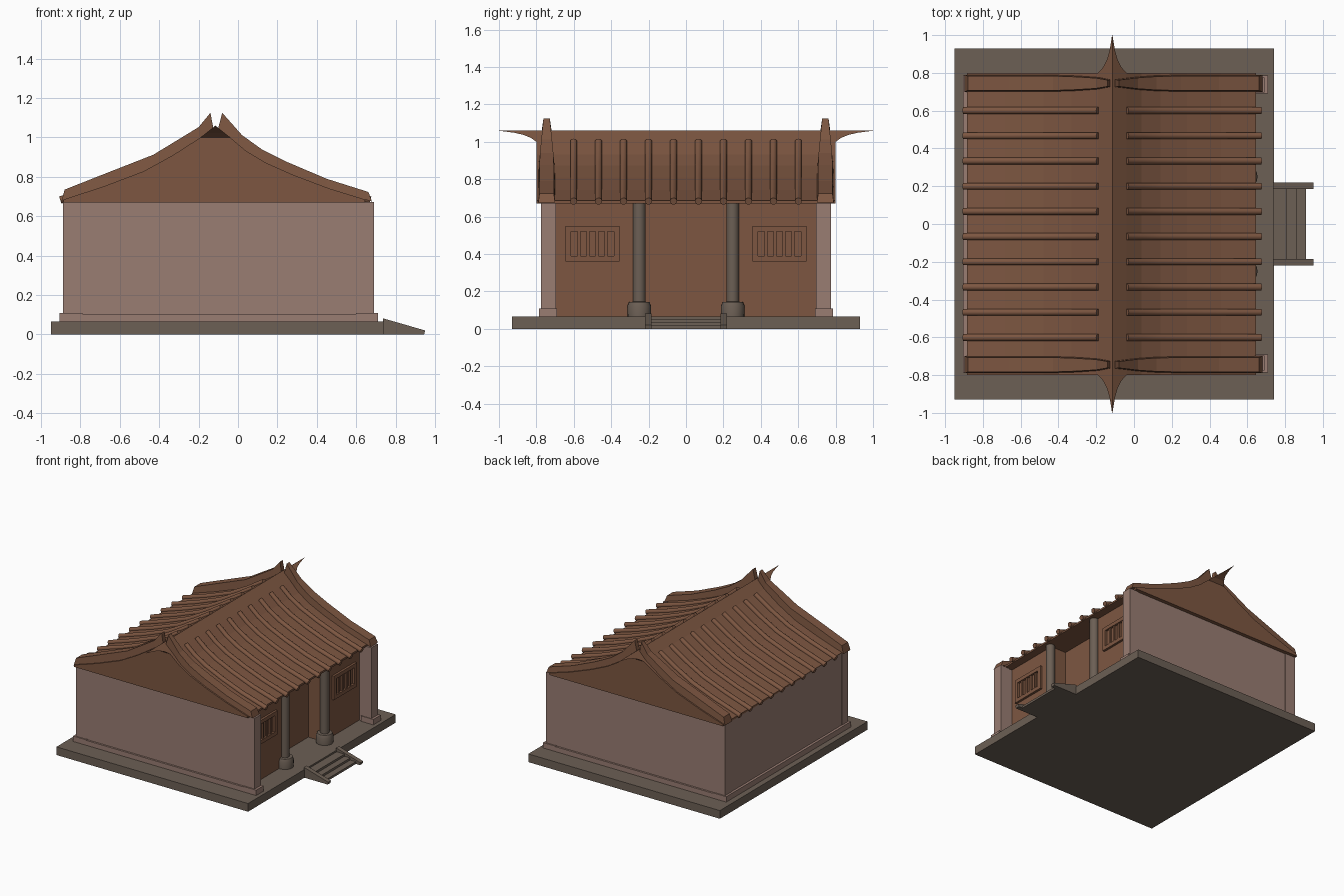
import bpy, bmesh, math
from mathutils import Vector

if "Cube" in bpy.data.objects:
    bpy.data.objects.remove(bpy.data.objects["Cube"])


def mat(name, c):
    m = bpy.data.materials.new(name)
    m.diffuse_color = (*c, 1)
    m.use_nodes = True
    m.node_tree.nodes["Principled BSDF"].inputs["Base Color"].default_value = m.diffuse_color
    return m


PINK = mat("pink_plaster", (0.32, 0.205, 0.17))
BROWN = mat("brown_wood_tile", (0.205, 0.094, 0.053))
GREY = mat("grey_stone", (0.15, 0.115, 0.09))


def finish(bm, name, m, smooth=False):
    bmesh.ops.recalc_face_normals(bm, faces=bm.faces)
    me = bpy.data.meshes.new(name)
    bm.to_mesh(me)
    bm.free()
    me.materials.append(m)
    ob = bpy.data.objects.new(name, me)
    bpy.context.collection.objects.link(ob)
    if smooth:
        bpy.ops.object.select_all(action='DESELECT')
        ob.select_set(True)
        bpy.context.view_layer.objects.active = ob
        bpy.ops.object.shade_smooth_by_angle(angle=math.radians(40))
    return ob


def loft(bm, rings):
    """Skin a list of equal-length rings and cap both ends."""
    vs = [[bm.verts.new(p) for p in r] for r in rings]
    n = len(vs[0])
    for a, b in zip(vs, vs[1:]):
        for i in range(n):
            j = (i + 1) % n
            bm.faces.new((a[i], a[j], b[j], b[i]))
    bm.faces.new(vs[0])
    bm.faces.new(vs[-1])


def add_box(bm, x0, x1, y0, y1, z0, z1):
    loft(bm, [[(x0, y0, z), (x1, y0, z), (x1, y1, z), (x0, y1, z)] for z in (z0, z1)])


def boxes(name, m, items):
    bm = bmesh.new()
    for b in items:
        add_box(bm, *b)
    return finish(bm, name, m)


def prism(name, m, profile, y0, y1):
    bm = bmesh.new()
    loft(bm, [[(x, y, z) for x, z in profile] for y in (y0, y1)])
    return finish(bm, name, m)


# stone platform and entrance steps
boxes("platform", GREY, [(-0.95, 0.74, -0.93, 0.93, 0.0, 0.065)])
boxes("steps", GREY, [(0.735, 0.81, -0.19, 0.19, 0.0, 0.052),
                      (0.735, 0.86, -0.19, 0.19, 0.0, 0.035),
                      (0.735, 0.91, -0.19, 0.19, 0.0, 0.018)])
for s in (-1, 1):
    prism("step_rail", GREY, [(0.735, 0), (0.735, 0.082), (0.95, 0.02), (0.945, 0)],
          s * 0.185, s * 0.22)

# plaster side walls, back wall and corner pilasters
TOP = 0.68
boxes("back_wall", PINK, [(-0.885, -0.80, -0.77, 0.77, 0.065, TOP)])
boxes("back_wall_plinth", PINK, [(-0.905, -0.79, -0.785, 0.785, 0.06, 0.108)])
for s in (-1, 1):
    def side(a, b):
        return min(s * a, s * b), max(s * a, s * b)
    boxes("side_wall", PINK, [(-0.81, 0.62, *side(0.70, 0.770), 0.065, TOP)])
    boxes("corner_pilaster", PINK, [(0.61, 0.69, *side(0.695, 0.775), 0.065, 0.672),
                                    (-0.888, -0.80, *side(0.695, 0.775), 0.065, 0.672)])
    boxes("side_wall_plinth", PINK, [(-0.89, 0.61, *side(0.71, 0.785), 0.06, 0.104),
                                     (0.60, 0.71, *side(0.69, 0.785), 0.06, 0.108)])

# timber front wall with a recessed doorway
boxes("front_wall", BROWN, [(0.38, 0.58, -0.70, -0.25, 0.065, TOP),
                            (0.38, 0.58, 0.25, 0.70, 0.065, TOP)])
boxes("door_wall", BROWN, [(0.38, 0.445, -0.25, 0.25, 0.065, TOP)])

# lattice windows
for s in (-1, 1):
    yc = s * 0.5
    frame = [(0.575, 0.598, yc - 0.145, yc + 0.145, z, z + 0.03) for z in (0.36, 0.52)]
    frame += [(0.575, 0.598, yc + t * 0.13 - 0.015, yc + t * 0.13 + 0.015, 0.39, 0.52)
              for t in (-1, 1)]
    frame += [(0.575, 0.592, yc + (i - 1.5) * 0.048 - 0.008, yc + (i - 1.5) * 0.048 + 0.008,
               0.39, 0.52) for i in range(4)]
    boxes("window_lattice", BROWN, frame)

# round stone columns on drum bases
for s in (-1, 1):
    bm = bmesh.new()
    prof = [(0.062, 0.06), (0.064, 0.12), (0.055, 0.143), (0.033, 0.145), (0.033, 0.685)]
    loft(bm, [[(0.59 + r * math.cos(a), s * 0.25 + r * math.sin(a), z)
               for a in [2 * math.pi * k / 20 for k in range(20)]] for r, z in prof])
    finish(bm, "column", GREY, True)

# curved roof body
LEFT = [(-0.885, 0.685), (-0.68, 0.752), (-0.48, 0.828), (-0.33, 0.91), (-0.19, 1.0)]
RIGHT = [(0.645, 0.685), (0.46, 0.742), (0.28, 0.81), (0.14, 0.872), (0.04, 0.932), (-0.04, 1.0)]
prism("roof", BROWN, [(-0.885, 0.67)] + LEFT + RIGHT[::-1] + [(0.645, 0.67)], -0.80, 0.80)

# ridge beam with upswept pointed ends
XR = -0.115
taper = [(0.80, 0.075), (0.83, 0.048), (0.87, 0.028), (0.92, 0.014), (1.0, 0.001)]
stations = [(-y, w) for y, w in reversed(taper)] + taper
bm = bmesh.new()
loft(bm, [[(XR - w, y, 1.06 - 0.8 * w), (XR, y, 1.06), (XR + w, y, 1.06 - 0.8 * w)]
          for y, w in stations])
finish(bm, "ridge", BROWN)

# tile rolls running down both slopes
bm = bmesh.new()
R = 0.019
for path in ([(-0.902, 0.680)] + LEFT[1:], [(0.672, 0.680)] + RIGHT[1:]):
    pts = [Vector((x, 0, z + 0.002)) for x, z in path]
    for k in range(10):
        y = (k - 4.5) * 0.1335
        rings = []
        for i, p in enumerate(pts):
            t = (pts[min(i + 1, len(pts) - 1)] - pts[max(i - 1, 0)]).normalized()
            n = Vector((-t.z, 0, t.x))
            rings.append([p + Vector((0, y, 0)) + n * R * math.cos(a) + Vector((0, R * math.sin(a), 0))
                          for a in [2 * math.pi * j / 10 for j in range(10)]])
        loft(bm, rings)
finish(bm, "roof_tile_rolls", BROWN, True)

# gable ridges: (bottom x, bottom z, top x, top z, half width)
GL = [(-0.897, 0.675, -0.88, 0.735, 0.045), (-0.66, 0.75, -0.66, 0.822, 0.045),
      (-0.43, 0.84, -0.43, 0.912, 0.045), (-0.30, 0.92, -0.31, 0.985, 0.04),
      (-0.19, 0.99, -0.20, 1.052, 0.032), (-0.122, 1.03, -0.14, 1.125, 0.02)]
GR = [(0.68, 0.675, 0.662, 0.723, 0.045), (0.45, 0.735, 0.45, 0.79, 0.045),
      (0.25, 0.81, 0.25, 0.875, 0.045), (0.12, 0.87, 0.12, 0.94, 0.042),
      (0.01, 0.94, 0.02, 1.012, 0.034), (-0.105, 1.03, -0.08, 1.125, 0.02)]
for s in (-1, 1):
    bm = bmesh.new()
    for g in (GL, GR):
        loft(bm, [[(bx, s * 0.745 - w, bz), (bx, s * 0.745 + w, bz),
                   (tx, s * 0.745 + w * 0.85, tz), (tx, s * 0.745 - w * 0.85, tz)]
                  for bx, bz, tx, tz, w in g])
    finish(bm, "gable_ridge", BROWN)
